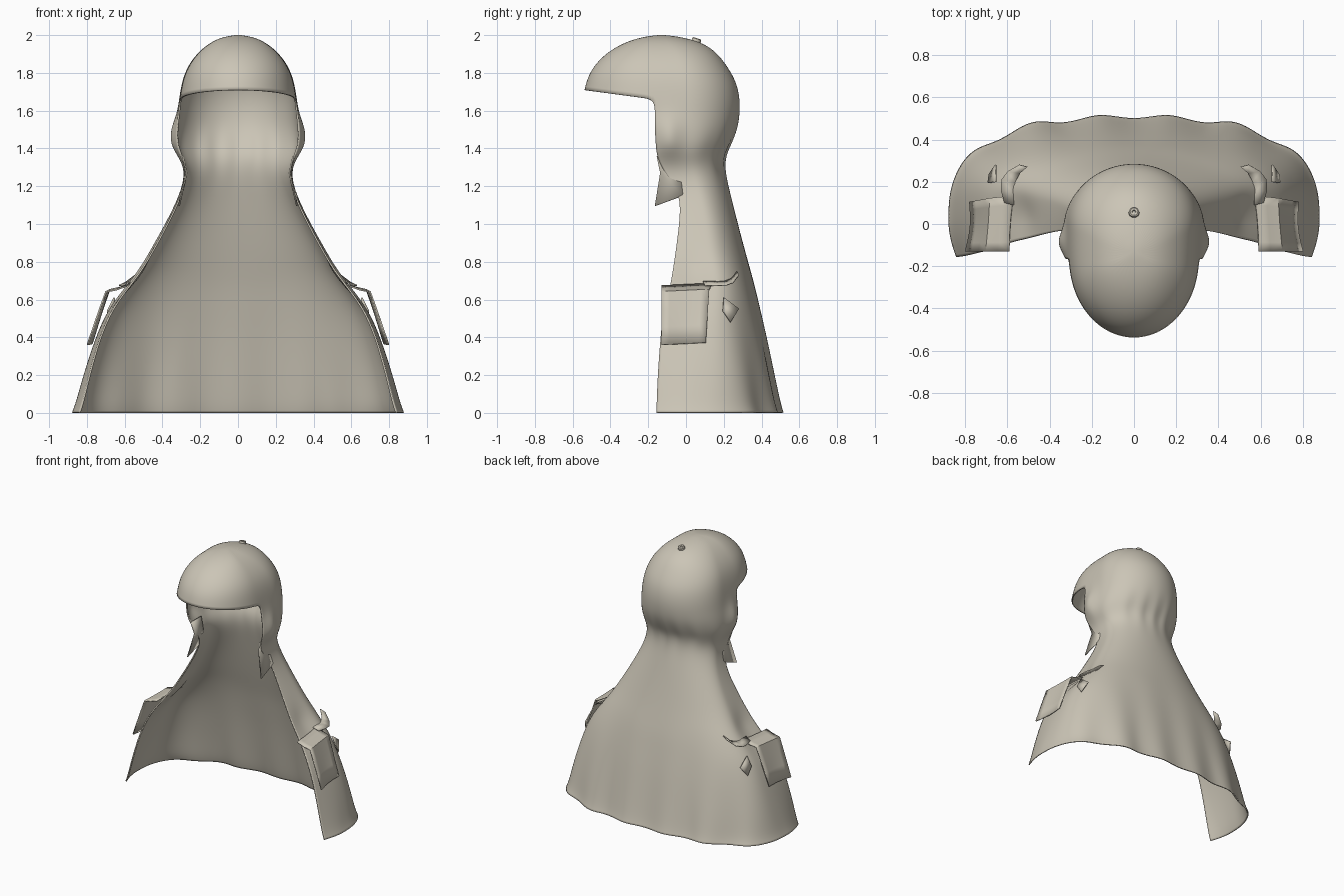
import bpy, bmesh, math

if "Cube" in bpy.data.objects:
    bpy.data.objects.remove(bpy.data.objects["Cube"])

cloth = bpy.data.materials.new("beige_cloth")
cloth.diffuse_color = (0.60, 0.56, 0.47, 1)
cloth.use_nodes = True
cloth.node_tree.nodes["Principled BSDF"].inputs["Base Color"].default_value = cloth.diffuse_color


def make(name, verts, faces, thick=0.01, subsurf=0, offset=-1):
    me = bpy.data.meshes.new(name)
    me.from_pydata(verts, [], faces)
    me.materials.append(cloth)
    ob = bpy.data.objects.new(name, me)
    bpy.context.collection.objects.link(ob)
    if subsurf:
        m = ob.modifiers.new("smooth", 'SUBSURF')
        m.levels = m.render_levels = subsurf
        m.boundary_smooth = 'PRESERVE_CORNERS'
    if thick:
        m = ob.modifiers.new("cloth_thickness", 'SOLIDIFY')
        m.thickness = thick
        m.offset = offset
    bpy.ops.object.select_all(action='DESELECT')
    bpy.context.view_layer.objects.active = ob
    ob.select_set(True)
    bpy.ops.object.shade_smooth_by_angle(angle=math.radians(45))
    return ob


def grid_faces(rows, cols):
    return [(r * cols + c, (r + 1) * cols + c, (r + 1) * cols + c + 1, r * cols + c + 1)
            for r in range(rows - 1) for c in range(cols - 1)]


# Dome levels: z, visor front y, back y, half width, centre y
DOME = [(1.988, -.235, -.01, .09, -.12), (1.955, -.325, .10, .157, -.09),
        (1.90, -.41, .17, .22, -.05), (1.83, -.475, .222, .27, -.03),
        (1.75, -.52, .268, .298, -.01), (1.66, -.54, .286, .312, 0)]

# Neck and cape levels: z, half width, centre y, back y, edge x, edge y, roundness
CAPE = [(1.58, .320, 0, .285, .316, -.165, 2), (1.50, .330, 0, .272, .318, -.165, 2),
        (1.42, .330, 0, .237, .315, -.16, 2), (1.36, .312, 0, .207, .30, -.155, 2),
        (1.28, .278, .02, .205, .272, -.12, 2), (1.16, .305, .07, .235, .298, -.025, 2),
        (1.00, .385, .10, .275, .375, -.035, 2.1), (.85, .475, .11, .315, .46, -.055, 2.2),
        (.75, .545, .12, .343, .53, -.07, 2.3), (.66, .615, .12, .367, .595, -.085, 2.3),
        (.55, .69, .11, .39, .67, -.12, 2.4), (.40, .755, .09, .42, .735, -.135, 2.5),
        (.20, .82, .06, .452, .79, -.15, 2.6), (.05, .86, .03, .475, .825, -.155, 2.6),
        (.002, .88, .03, .487, .842, -.157, 2.6)]

BACK, EDGE, VISOR = 30, 4, 16


def back_row(z, w, yc, yb, xf, yf, n):
    """Open curve from the right front edge round the back to the left front edge."""
    right = []
    for i in range(EDGE, 0, -1):
        t = i / EDGE
        right.append((w + (xf - w) * t * t, yc + (yf - yc) * t))
    mid = []
    for i in range(BACK + 1):
        a = math.pi * i / BACK
        c, s = math.cos(a), max(0, math.sin(a))
        mid.append((math.copysign(w * abs(c) ** (2 / n), c), yc + (yb - yc) * s ** (2 / n)))
    row = []
    for x, y in right + mid + [(-x, y) for x, y in reversed(right)]:
        side = math.copysign(1, x)
        g = lambda y0, z0, dy, dz: math.exp(-((y - y0) / dy) ** 2 - ((z - z0) / dz) ** 2)
        if abs(x) > .15:
            # ear bulges and arm slit hollows
            x += side * (.045 * g(-.09, 1.46, .06, .085) - .045 * g(.04, .72, .10, .09))
        # folds fanning out toward the hem
        fold = max(0, 1 - z / .9) ** 2
        depth = max(0, (y - yc) / (yb - yc))
        y += .045 * fold * depth * (.5 - .5 * math.cos(2 * math.pi * x / .32))
        # gathers at the nape
        y += .006 * depth * math.cos(x * 55) * math.exp(-((z - 1.38) / .09) ** 2)
        row.append((x, y, z))
    return row


# Cap dome, visor and cape as one continuous sheet
verts, faces, rows = [(0, -.13, 2.003)], [], []
for z, yv, yb, w, yc in DOME:
    xf, yf = w * .99, yc - .165 * w / .312
    row = back_row(z, w, yc, yb, xf, yf, 2)
    for i in range(1, VISOR):
        a = math.pi * i / VISOR
        y = yf - (yf - yv) * math.sin(a)
        lift = .05 * (2 - z) / .34 * math.sin(a)
        row.append((-xf * math.cos(a), y, z + lift))
    rows.append(row)
rows += [back_row(*level) for level in CAPE]

index = []
for row in rows:
    index.append(list(range(len(verts), len(verts) + len(row))))
    verts += row
ring = len(index[0])
faces += [(0, index[0][c], index[0][(c + 1) % ring]) for c in range(ring)]
open_cols = len(index[-1])
for r in range(len(rows) - 1):
    a, b = index[r], index[r + 1]
    closed = r + 1 < len(DOME)
    for c in range(ring if closed else open_cols - 1):
        d = (c + 1) % ring
        faces.append((a[c], b[c], b[d], a[d]))
make("cap_and_cape", verts, faces, thick=.009, subsurf=2)

for s, label in ((1, "right"), (-1, "left")):
    # Pointed chin flap below each ear
    flap = [(s * x, y, z) for x, y, z in
            [(.292, -.155, 1.36), (.292, -.03, 1.36), (.272, -.137, 1.27),
             (.275, -.03, 1.27), (.312, -.165, 1.095), (.306, -.015, 1.15)]]
    make("chin_flap_" + label, flap, [(0, 2, 3, 1), (2, 4, 5, 3)], .008, offset=0)

    # Short sleeve flap standing off the cape
    section = [(.59, .672), (.645, .652), (.70, .64), (.732, .55), (.765, .455), (.797, .36)]
    sleeve = []
    for k, (x, z) in enumerate(section):
        for j in range(7):
            t = j / 6
            y = -.13 + t * (.265 - .006 * k)
            bow = .018 * math.sin(t * math.pi) * (k / 5)
            sleeve.append((s * (x - .02 * t * t - bow), y, z + .012 * t))
    make("sleeve_flap_" + label, sleeve, grid_faces(6, 7), .008, offset=0)

    # Lip of the arm slit curling up toward the back
    lip = []
    for j, (x, y, z) in enumerate([(.60, .10, .675), (.60, .16, .675), (.592, .21, .675),
                                   (.57, .25, .69), (.535, .28, .73)]):
        out = .035 * math.sin(math.pi * (j + .6) / 5)
        lip += [(s * (x - .03), y - .01, z + .02), (s * (x + out), y, z)]
    make("slit_lip_" + label, lip, grid_faces(5, 2), .006, offset=0)

    # Small torn tab behind the sleeve
    tab = [(s * x, y, z) for x, y, z in
           [(.655, .20, .61), (.69, .195, .54), (.685, .235, .48), (.655, .28, .55)]]
    make("torn_tab_" + label, tab, [(0, 1, 2, 3)], .008, offset=0)

# Crown button with a raised rim
profile = [(0, .004), (.007, .004), (.009, .010), (.018, .012), (.024, .008), (.026, -.012)]
seg, bv = 20, []
for rad, h in profile:
    for k in range(seg + 1):
        a = 2 * math.pi * k / seg
        bv.append((rad * math.cos(a), rad * math.sin(a), h))
button = make("crown_button", bv, grid_faces(len(profile), seg + 1), 0)
bm = bmesh.new()
bm.from_mesh(button.data)
bmesh.ops.remove_doubles(bm, verts=bm.verts, dist=1e-5)
bm.to_mesh(button.data)
bm.free()
button.location = (0, .055, 1.972)
button.rotation_euler = (-.3, 0, 0)
